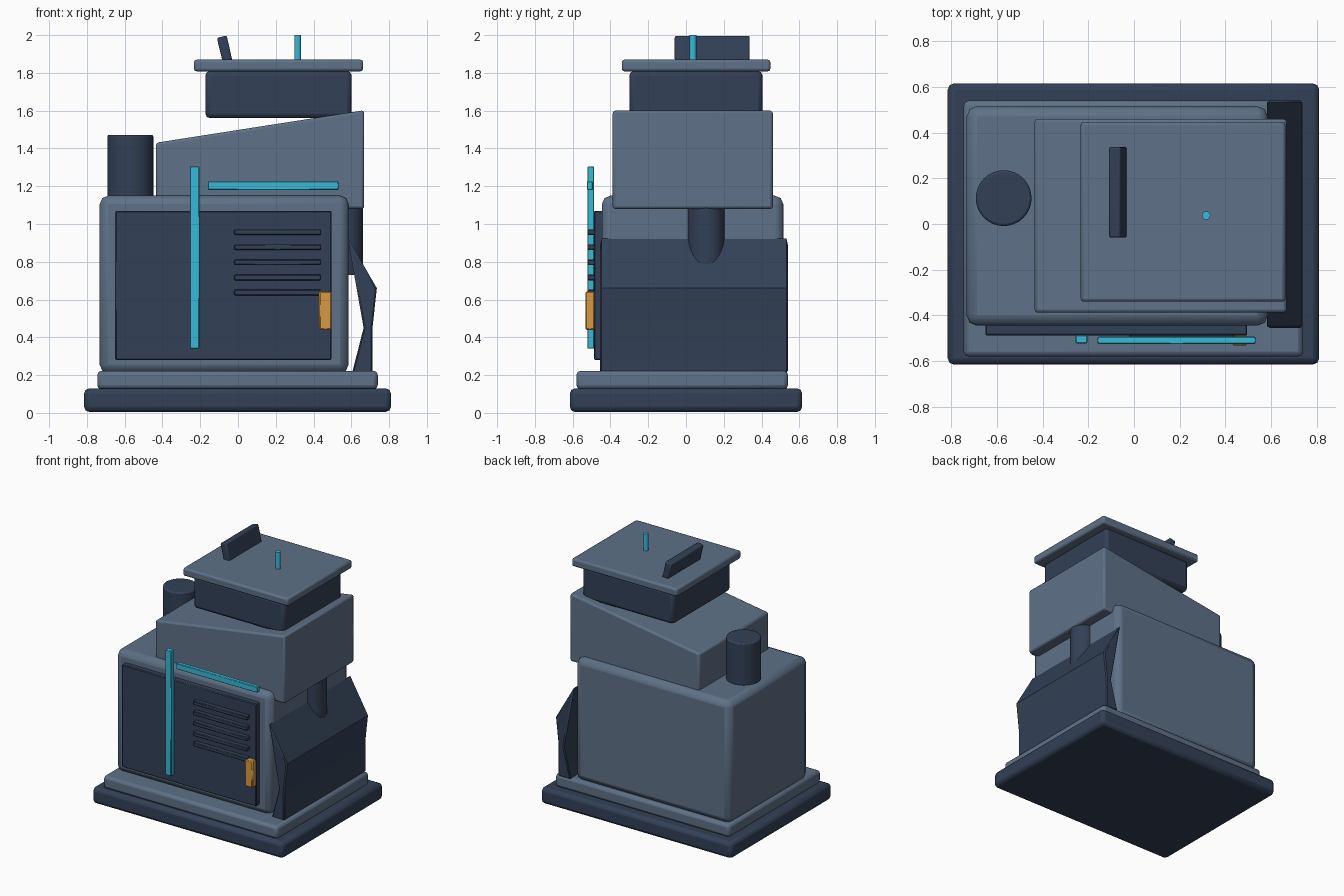
import bpy, bmesh, math

if "Cube" in bpy.data.objects:
    bpy.data.objects.remove(bpy.data.objects["Cube"])


def material(name, rgb):
    lin = [((c / 255 + 0.055) / 1.055) ** 2.4 for c in rgb]
    m = bpy.data.materials.new(name)
    m.diffuse_color = (*lin, 1)
    m.use_nodes = True
    m.node_tree.nodes["Principled BSDF"].inputs["Base Color"].default_value = m.diffuse_color
    return m


NAVY = material("dark navy", (50, 64, 86))
SLATE = material("slate grey", (94, 113, 135))
CYAN = material("cyan", (56, 186, 216))
ORANGE = material("orange", (218, 154, 66))


def finish(name, bm, mat, bevel=0.0, segments=2):
    bmesh.ops.recalc_face_normals(bm, faces=bm.faces)
    me = bpy.data.meshes.new(name)
    bm.to_mesh(me)
    bm.free()
    ob = bpy.data.objects.new(name, me)
    bpy.context.collection.objects.link(ob)
    me.materials.append(mat)
    if bevel:
        mod = ob.modifiers.new("edge bevel", 'BEVEL')
        mod.width, mod.segments = bevel, segments
        mod.limit_method = 'ANGLE'
        mod.angle_limit = math.radians(40)
    bpy.ops.object.select_all(action='DESELECT')
    bpy.context.view_layer.objects.active = ob
    ob.select_set(True)
    bpy.ops.object.shade_smooth_by_angle(angle=math.radians(30))
    return ob


def extrude_profile(name, pts, y0, y1, mat, bevel=0.0, segments=2):
    """Extrude an x-z outline along y."""
    bm = bmesh.new()
    front = bm.faces.new([bm.verts.new((x, y0, z)) for x, z in pts])
    ext = bmesh.ops.extrude_face_region(bm, geom=[front])
    for v in ext["geom"]:
        if isinstance(v, bmesh.types.BMVert):
            v.co.y = y1
    return finish(name, bm, mat, bevel, segments)


def box(name, x, y, z, mat, bevel=0.0, segments=2):
    pts = [(x[0], z[0]), (x[1], z[0]), (x[1], z[1]), (x[0], z[1])]
    return extrude_profile(name, pts, y[0], y[1], mat, bevel, segments)


def cylinder(name, x, y, r, z0, z1, mat, sides=32, bevel=0.0):
    bm = bmesh.new()
    bmesh.ops.create_cone(bm, cap_ends=True, segments=sides,
                          radius1=r, radius2=r, depth=z1 - z0)
    bmesh.ops.translate(bm, verts=bm.verts, vec=(x, y, (z0 + z1) / 2))
    return finish(name, bm, mat, bevel)


# Stepped base
box("base_plinth", (-0.815, 0.81), (-0.615, 0.615), (0.005, 0.13), NAVY, 0.028)
box("base_step", (-0.745, 0.74), (-0.58, 0.54), (0.125, 0.223), SLATE, 0.022)

# Main housing and its front panel
box("housing", (-0.732, 0.585), (-0.445, 0.515), (0.21, 1.15), SLATE, 0.045)
box("front_panel", (-0.65, 0.495), (-0.487, -0.42), (0.28, 1.07), NAVY, 0.006, 1)
for i in range(5):
    z = 0.957 - 0.08 * i
    box(f"vent_slat_{i + 1}", (-0.02, 0.44), (-0.522, -0.48),
        (z - 0.015, z + 0.015), NAVY, 0.005, 1)

# Coloured front fittings
box("gauge_bar", (-0.255, -0.204), (-0.522, -0.486), (0.34, 1.305), CYAN, 0.004, 1)
box("rail_bar", (-0.16, 0.532), (-0.525, -0.493), (1.18, 1.226), CYAN, 0.004, 1)
box("latch", (0.43, 0.495), (-0.532, -0.484), (0.44, 0.643), ORANGE, 0.006, 1)

# Sloped hopper, neck and lid
extrude_profile("hopper", [(-0.435, 1.08), (0.668, 1.08), (0.668, 1.602), (-0.435, 1.43)],
                -0.388, 0.46, SLATE, 0.014)
box("neck", (-0.173, 0.602), (-0.3, 0.405), (1.56, 1.81), NAVY, 0.025)
box("lid", (-0.233, 0.662), (-0.34, 0.447), (1.808, 1.87), SLATE, 0.014)

# Lid fittings
extrude_profile("lid_handle", [(-0.083, 1.865), (-0.03, 1.865), (-0.06, 1.998), (-0.112, 1.985)],
                -0.06, 0.337, NAVY, 0.009)
cylinder("lid_pin", 0.316, 0.037, 0.018, 1.86, 2.0, CYAN, 16)

# Chimney and outlet pipe
cylinder("chimney", -0.57, 0.113, 0.122, 1.13, 1.472, NAVY, 32, 0.01)
cylinder("outlet_pipe", 0.565, 0.107, 0.098, 0.73, 1.12, NAVY, 32)

# Bent side chute with a pinched inner face
extrude_profile("side_chute",
                [(0.58, 0.93), (0.735, 0.66), (0.712, 0.45), (0.712, 0.215),
                 (0.605, 0.215), (0.665, 0.45)],
                -0.455, 0.54, NAVY, 0.008, 1)
